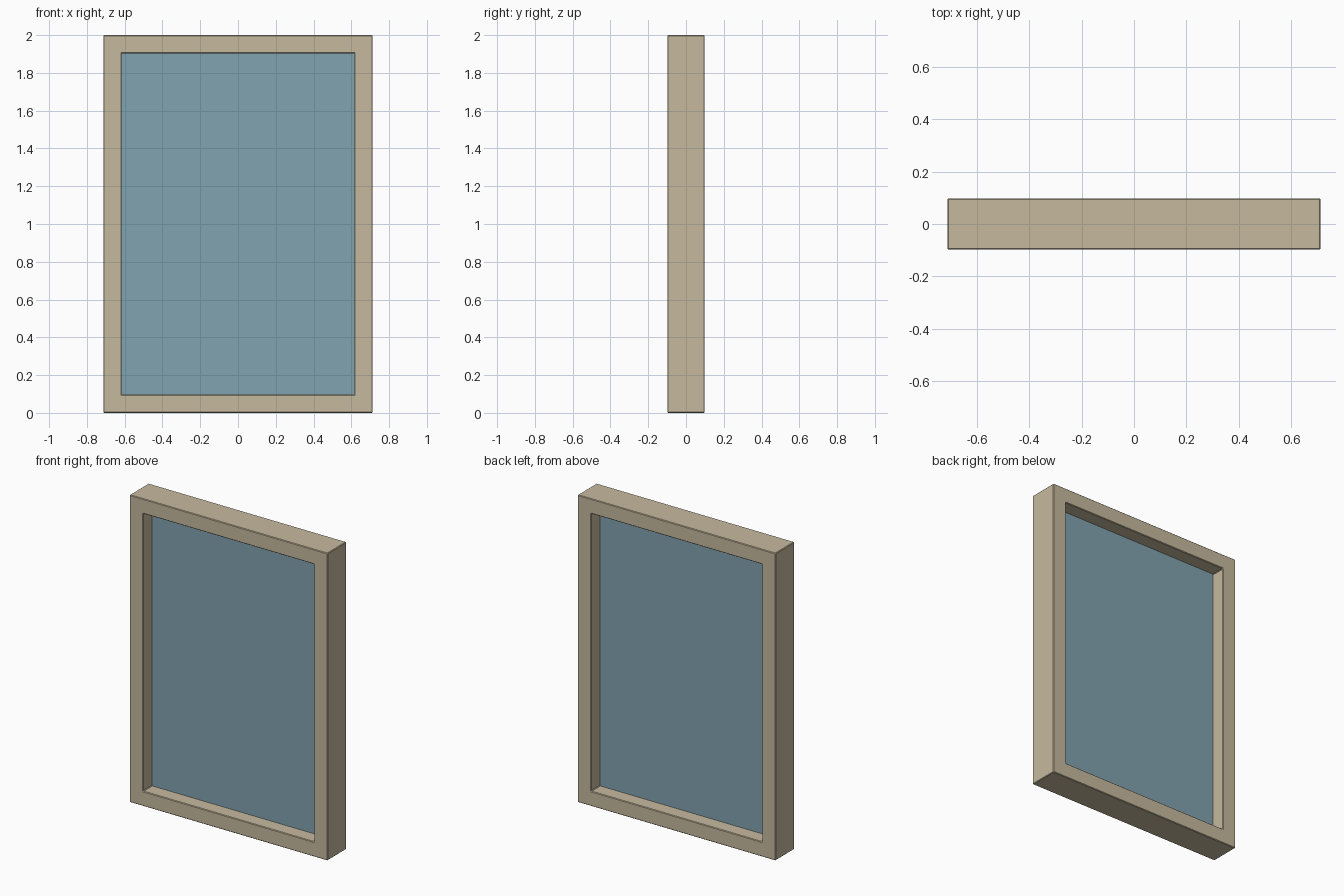
import bpy
import bmesh

cube = bpy.data.objects.get("Cube")
if cube:
    bpy.data.objects.remove(cube, do_unlink=True)

WIDTH, HEIGHT, DEPTH = 1.425, 2.0, 0.196
BAR = 0.097
GLASS = 0.012


def material(name, color):
    mat = bpy.data.materials.new(name)
    mat.use_nodes = True
    mat.diffuse_color = color
    mat.node_tree.nodes["Principled BSDF"].inputs["Base Color"].default_value = color
    return mat


def add_object(name, bm, mat):
    bmesh.ops.recalc_face_normals(bm, faces=bm.faces)
    mesh = bpy.data.meshes.new(name)
    bm.to_mesh(mesh)
    bm.free()
    mesh.materials.append(mat)
    obj = bpy.data.objects.new(name, mesh)
    bpy.context.collection.objects.link(obj)
    return obj


def rectangle(bm, inset, y):
    x = WIDTH / 2 - inset
    low, high = inset, HEIGHT - inset
    corners = [(-x, low), (x, low), (x, high), (-x, high)]
    return [bm.verts.new((cx, y, cz)) for cx, cz in corners]


tan = material("tan frame", (0.565, 0.491, 0.342, 1))
blue = material("blue glass", (0.222, 0.366, 0.434, 1))

# Frame: a rectangular bar section carried round the four corners
bm = bmesh.new()
half = DEPTH / 2
section = [(0, -half), (BAR, -half), (BAR, half), (0, half)]
loops = [rectangle(bm, inset, y) for inset, y in section]
for a, b in zip(loops, loops[1:] + loops[:1]):
    for i in range(4):
        j = (i + 1) % 4
        bm.faces.new((a[i], a[j], b[j], b[i]))
frame = add_object("window_frame", bm, tan)

# Slightly eased edges
bevel = frame.modifiers.new("eased_edges", "BEVEL")
bevel.width = 0.004
bevel.segments = 1
bevel.limit_method = "ANGLE"

# Glass pane set mid-depth, its rim tucked into the bars
bm = bmesh.new()
front, back = [rectangle(bm, BAR - 0.005, y) for y in (-GLASS / 2, GLASS / 2)]
bm.faces.new(front)
bm.faces.new(back[::-1])
for i in range(4):
    j = (i + 1) % 4
    bm.faces.new((front[i], front[j], back[j], back[i]))
add_object("glass_pane", bm, blue)
